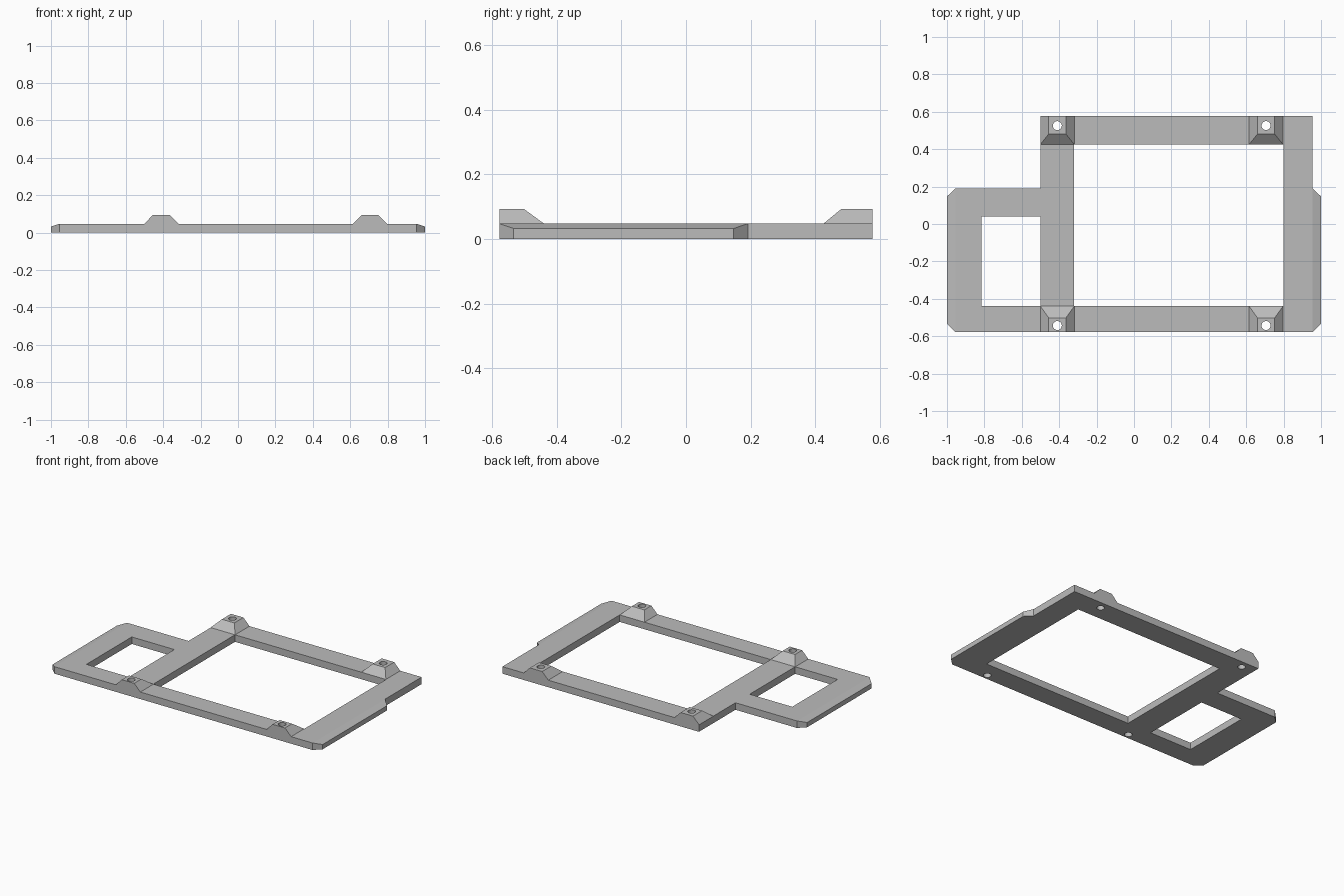
import bpy, bmesh
from mathutils import Vector

if "Cube" in bpy.data.objects:
    bpy.data.objects.remove(bpy.data.objects["Cube"])

THICK, BOSS_TOP, HALF_Y = 0.047, 0.093, 0.577

grey = bpy.data.materials.new("plain grey")
grey.use_nodes = True
grey.diffuse_color = (0.5, 0.5, 0.5, 1)
grey.node_tree.nodes["Principled BSDF"].inputs["Base Color"].default_value = (0.5, 0.5, 0.5, 1)


def extrude(name, points, offset, helper=False):
    """Solid made by extruding a closed 3D outline along an offset."""
    bm = bmesh.new()
    face = bm.faces.new([bm.verts.new(p) for p in points])
    moved = bmesh.ops.extrude_face_region(bm, geom=[face])["geom"]
    bmesh.ops.translate(bm, vec=Vector(offset),
                        verts=[g for g in moved if isinstance(g, bmesh.types.BMVert)])
    bmesh.ops.recalc_face_normals(bm, faces=bm.faces[:])
    return finish(name, bm, helper)


def finish(name, bm, helper=False):
    mesh = bpy.data.meshes.new(name)
    bm.to_mesh(mesh)
    bm.free()
    mesh.materials.append(grey)
    obj = bpy.data.objects.new(name, mesh)
    bpy.context.collection.objects.link(obj)
    if helper:
        obj.hide_render = True
        obj.hide_set(True)
        obj.display_type = 'WIRE'
    return obj


def cut(target, tool, operation='DIFFERENCE'):
    mod = target.modifiers.new(tool.name, 'BOOLEAN')
    mod.operation, mod.solver, mod.object = operation, 'EXACT', tool


def opening(name, x0, x1, y0, y1):
    corners = [(x0, y0), (x1, y0), (x1, y1), (x0, y1)]
    return extrude(name, [(x, y, -0.1) for x, y in corners], (0, 0, 0.4), True)


# Frame plate with clipped corners and a stepped back edge
outline = [(-0.955, -HALF_Y), (0.955, -HALF_Y), (1, -0.533), (1, 0.147), (0.955, 0.191),
           (0.955, HALF_Y), (-0.5, HALF_Y), (-0.5, 0.191), (-0.955, 0.191),
           (-1, 0.147), (-1, -0.533)]
frame = extrude("frame_plate", [(x, y, 0) for x, y in outline], (0, 0, 0.1))

# Shallow slope along both outer ends
half = [(1.045, -0.1), (1.045, 0.017), (0.955, THICK)]
section = half + [(-x, z) for x, z in reversed(half)]
cut(frame, extrude("end_slope_profile", [(x, -1, z) for x, z in section], (0, 2, 0), True),
    'INTERSECT')

# Large and small window openings
cut(frame, opening("main_opening", -0.32, 0.798, -0.439, 0.425))
cut(frame, opening("side_opening", -0.815, -0.5, -0.439, 0.041))

# Four tapered screw bosses, each drilled through together with the plate
for side, x in (("right", -0.41), ("left", 0.706)):
    for end, s, inner, flat, hole in (("back", 1, 0.425, 0.481, 0.526),
                                      ("front", -1, 0.439, 0.502, 0.543)):
        bm = bmesh.new()
        bmesh.ops.create_cube(bm, size=1)
        for v in bm.verts:
            top, outer = v.co.z > 0, v.co.y * s > 0
            v.co.x = x + (1 if v.co.x > 0 else -1) * (0.046 if top else 0.091)
            v.co.y = s * (HALF_Y if outer else flat if top else inner)
            v.co.z = BOSS_TOP if top else THICK
        boss = finish(f"{end}_{side}_boss", bm)

        bm = bmesh.new()
        bmesh.ops.create_cone(bm, cap_ends=True, segments=24, radius1=0.024,
                              radius2=0.024, depth=0.5)
        bmesh.ops.translate(bm, vec=(x, s * hole, 0), verts=bm.verts[:])
        drill = finish(f"{end}_{side}_drill", bm, True)
        cut(boss, drill)
        cut(frame, drill)
